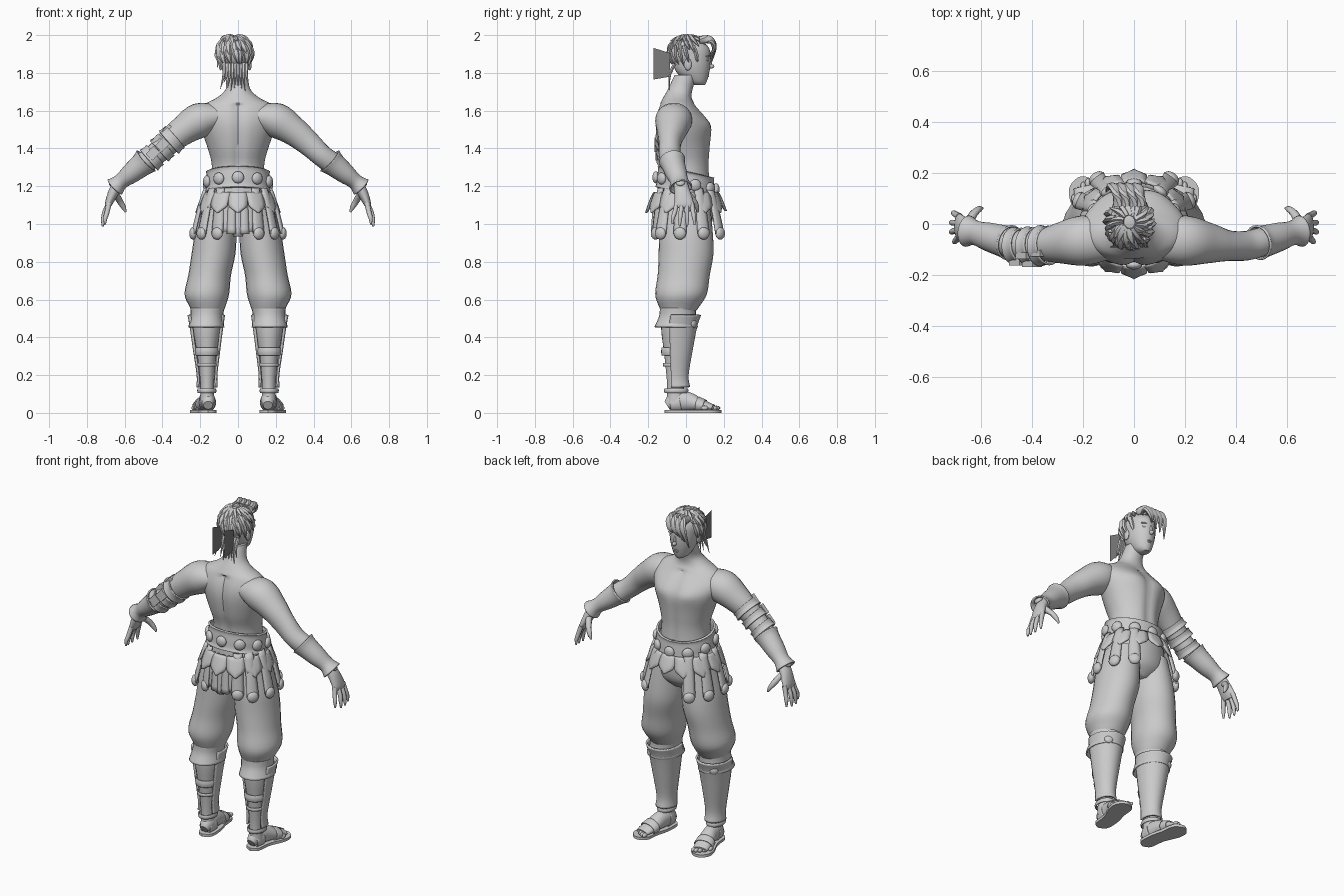
import bpy, bmesh, random
from math import sin, cos, pi, radians, exp
from mathutils import Vector, Matrix

random.seed(4)
if "Cube" in bpy.data.objects:
    bpy.data.objects.remove(bpy.data.objects["Cube"])


def material(name, value):
    m = bpy.data.materials.new(name)
    m.use_nodes = True
    m.diffuse_color = (value, value, value, 1)
    m.node_tree.nodes["Principled BSDF"].inputs["Base Color"].default_value = (value, value, value, 1)
    return m


GREY, DARK = material("light grey", 0.6), material("dark grey", 0.2)
X, Y, Z = Vector((1, 0, 0)), Vector((0, 1, 0)), Vector((0, 0, 1))
made = []


def finish(name, bm, mirror=False, solid=0, mat=GREY):
    """Turn a bmesh into a named object."""
    if not solid:
        bmesh.ops.recalc_face_normals(bm, faces=bm.faces)
    me = bpy.data.meshes.new(name)
    bm.to_mesh(me)
    bm.free()
    me.materials.append(mat)
    ob = bpy.data.objects.new(name, me)
    bpy.context.collection.objects.link(ob)
    if solid:
        ob.modifiers.new("thickness", "SOLIDIFY").thickness = solid
    if mirror:
        ob.modifiers.new("mirror", "MIRROR").use_mirror_merge = False
    made.append(ob)
    return ob


def smooth_path(pts, steps):
    """Catmull-Rom through tuples of any length."""
    out = []
    for i in range(len(pts) - 1):
        p0, p1, p2, p3 = pts[max(i - 1, 0)], pts[i], pts[i + 1], pts[min(i + 2, len(pts) - 1)]
        for k in range(steps):
            t = k / steps
            out.append([b + t / 2 * (c - a + t * (2 * a - 5 * b + 4 * c - d + t * (3 * (b - c) + d - a)))
                        for a, b, c, d in zip(p0, p1, p2, p3)])
    return out + [list(pts[-1])]


def loft(bm, pts, flat=False, sides=24, steps=4, arc=None, caps=True):
    """Skin ellipses (x, y, z, half width, half depth) along a path."""
    rows = smooth_path(pts, steps)
    cs = [Vector(r[:3]) for r in rows]
    whole = (cs[-1] - cs[0]).normalized()
    ref = Z if abs(whole.y) > 0.75 else Y
    a0, a1 = arc or (0, 360)
    n = sides + (1 if arc else 0)
    rings = []
    for i, r in enumerate(rows):
        t = Z if flat else (cs[min(i + 1, len(cs) - 1)] - cs[max(i - 1, 0)]).normalized()
        v = (ref - t * ref.dot(t)).normalized()
        u = v.cross(t)
        rings.append([bm.verts.new(cs[i] + u * r[3] * cos(q) + v * r[4] * sin(q))
                      for q in (radians(a0 + (a1 - a0) * k / sides) for k in range(n))])
    for a, b in zip(rings, rings[1:]):
        for k in range(sides):
            bm.faces.new((a[k], a[(k + 1) % n], b[(k + 1) % n], b[k]))
    if caps and not arc:
        bm.faces.new(rings[0][::-1])
        bm.faces.new(rings[-1])


def part(name, pts, mirror=False, solid=0, **kw):
    bm = bmesh.new()
    loft(bm, pts, caps=not solid, **kw)
    return finish(name, bm, mirror, solid)


def ball(bm, loc, radii, normal=Z):
    rot = Z.rotation_difference(Vector(normal)).to_matrix().to_4x4()
    bmesh.ops.create_uvsphere(bm, u_segments=16, v_segments=10, radius=1,
                              matrix=Matrix.Translation(loc) @ rot @ Matrix.Diagonal((*radii, 1)))


def balls(name, items, mirror=False):
    bm = bmesh.new()
    for it in items:
        ball(bm, *it)
    return finish(name, bm, mirror)


# Torso and neck, with a spine groove and a chest cleft
torso = part("torso", [(0, 0, 1.15, .155, .135), (0, 0, 1.3, .138, .125), (0, -.01, 1.4, .16, .14),
                       (0, -.015, 1.5, .195, .15), (0, -.03, 1.57, .212, .13), (0, -.045, 1.63, .18, .095),
                       (0, -.045, 1.67, .11, .075), (0, -.03, 1.715, .065, .065),
                       (-.008, 0, 1.79, .058, .06)], flat=True, sides=48)
for v in torso.data.vertices:
    x, y, z = v.co
    if 1.2 < z < 1.64:
        v.co.y += (.018 if y < 0 else -.012) * exp(-(x / .025) ** 2)
        if y > 0:
            v.co.y += .012 * exp(-((z - 1.53) / .04) ** 2) * exp(-((abs(x) - .09) / .06) ** 2)

# Head and face
part("head", [(-.015, .07, 1.735, .022, .03), (-.015, .055, 1.755, .045, .055), (-.015, .035, 1.81, .068, .09),
              (-.015, .03, 1.87, .077, .1), (-.015, .025, 1.93, .074, .098), (-.015, .02, 1.975, .045, .06)],
     flat=True)
balls("nose", [((-.015, .13, 1.835), (.011, .02, .012)), ((-.015, .125, 1.855), (.008, .012, .028))])
balls("lips", [((-.015, .113, 1.79), (.02, .01, .005)), ((-.015, .111, 1.781), (.016, .01, .005))])
balls("ears", [((-.015 + s * .077, .01, 1.845), (.01, .02, .032)) for s in (1, -1)])
balls("eyes", [((-.015 + s * .032, .113, 1.868), (.015, .008, .007)) for s in (1, -1)])
balls("brows", [((-.015 + s * .034, .112, 1.888), (.022, .012, .005)) for s in (1, -1)])

# Hair: cap, swept locks, fringe and thin neck strands
hair = bmesh.new()
centre = Vector((-.018, .008, 1.905))
ball(hair, centre, (.085, .1, .088))


def on_cap(phi, el, r):
    return centre + Vector((.085 * cos(phi) * cos(el), .1 * sin(phi) * cos(el), .088 * sin(el))) * r


for row, (top, low) in enumerate(((75, 30), (50, 0), (25, -35))):
    for k in range(16):
        phi = 2 * pi * (k + row / 3) / 16 + random.uniform(-.1, .1)
        face = sin(phi) > .45
        if face and row:
            continue
        end = 25 if face else low + random.uniform(-10, 10)
        stops = ((top, .96, .02), ((top + end) / 2, 1.04, .019), (end, random.uniform(1.08, 1.2), .002))
        loft(hair, [(*on_cap(phi + j * .15, radians(e), r), w, w * .6) for j, (e, r, w) in enumerate(stops)],
             sides=6, steps=3)
for x, drop in ((0, .10), (-.03, .12), (-.06, .15), (.03, .08)):
    loft(hair, [(x, .07, 1.975, .02, .02), (x - .01, .13, 1.975, .024, .016),
                (x - .03, .15, 1.93, .018, .012), (x - .05, .125, 1.98 - drop, .002, .002)], sides=8)
for k in range(9):
    x = -.075 + k * .015
    loft(hair, [(x, -.06, 1.85, .012, .01), (x, -.085, 1.79, .008, .007),
                (x * 1.25, -.09, random.uniform(1.69, 1.75), .001, .001)], sides=6)
finish("hair", hair)

# Upright panels behind the head
panels = bmesh.new()
for x in (-.05, .03):
    panels.faces.new([panels.verts.new((x, y, z)) for y, z in
                      ((-.172, 1.765), (-.085, 1.78), (-.085, 1.905), (-.172, 1.932))])
finish("hair_panels", panels, mat=DARK)

# Arms, bracers and hands
part("arms", [(.1, -.06, 1.57, .06, .08), (.2, -.065, 1.55, .092, .098), (.29, -.075, 1.495, .078, .08),
              (.37, -.085, 1.43, .066, .06), (.44, -.085, 1.365, .058, .058), (.5, -.07, 1.32, .058, .056),
              (.57, -.05, 1.265, .046, .05), (.635, -.03, 1.21, .032, .038)], mirror=True)
part("bracers", [(.487, -.073, 1.334, .074, .07), (.51, -.067, 1.314, .064, .063), (.57, -.05, 1.265, .053, .056),
                 (.62, -.035, 1.225, .042, .048), (.652, -.028, 1.195, .055, .062)], mirror=True, solid=.008)
balls("bracer_studs", [((.662, -.03, 1.222), (.026, .026, .014), (.7, 0, .7))], mirror=True)
hands = bmesh.new()
loft(hands, [(.625, -.03, 1.22, .03, .036), (.658, -.02, 1.17, .028, .042),
             (.684, -.01, 1.11, .02, .05), (.69, -.01, 1.085, .012, .045)])
for k in range(4):
    y, d = -.048 + k * .026, (.012, 0, 0, .008)[k]
    loft(hands, [(.683, y, 1.11, .014, .013), (.706 - d, y * 1.25, 1.06, .013, .012),
                 (.714 - d, y * 1.45, 1.02 + d, .011, .01), (.716 - d, y * 1.5, .987 + d, .005, .005)], sides=10)
loft(hands, [(.652, .0, 1.165, .018, .02), (.628, .04, 1.125, .017, .015), (.607, .058, 1.09, .013, .012),
             (.594, .062, 1.063, .005, .005)], sides=10)
finish("hands", hands, mirror=True)

# Bands on one arm only
for i, (x, z, r) in enumerate(((-.35, 1.447, .078), (-.40, 1.402, .073), (-.455, 1.352, .07))):
    part("arm_band_%d" % (i + 1), [(x + .016, -.084, z + .014, r, r), (x, -.085, z, r - .002, r - .002),
         (x - .016, -.085, z - .014, r + .003, r + .003)], solid=.008)
plates = bmesh.new()
for x, z, y in ((-.37, 1.49, -.115), (-.425, 1.44, -.125), (-.40, 1.42, -.155), (-.45, 1.375, -.15)):
    bmesh.ops.create_cube(plates, size=1, matrix=Matrix.Translation((x, y, z)) @ Matrix.Rotation(.75, 4, "Y")
                          @ Matrix.Diagonal((.05, .025, .06, 1)).inverted().inverted())
finish("arm_band_plates", plates)

# Pelvis and baggy trousers
part("pelvis", [(0, 0, 1.24, .15, .135), (0, 0, 1.1, .185, .145), (0, 0, 1.0, .17, .135), (0, 0, .94, .08, .08)],
     flat=True)
part("trouser_legs", [(.1, 0, 1.08, .09, .13), (.118, 0, .95, .11, .142), (.13, 0, .84, .116, .145),
                      (.15, -.012, .73, .113, .138), (.165, -.026, .63, .118, .137), (.162, -.036, .565, .096, .108),
                      (.16, -.04, .53, .08, .085)], mirror=True, flat=True)

# Lower legs, knee cuffs, greaves and straps
part("calves", [(.165, -.045, .56, .075, .08), (.165, -.047, .45, .074, .085), (.165, -.052, .3, .05, .062),
                (.163, -.055, .15, .036, .045), (.163, -.052, .05, .04, .05)], mirror=True, flat=True)
part("knee_cuffs", [(.162, -.042, .56, .083, .088), (.165, -.045, .51, .078, .09), (.168, -.052, .452, .088, .108)],
     mirror=True, solid=.008, flat=True)
part("greaves", [(.168, -.035, .52, .09, .105), (.167, -.045, .46, .08, .095), (.166, -.05, .33, .062, .075),
                 (.164, -.053, .2, .045, .057), (.164, -.05, .135, .047, .062)],
     mirror=True, solid=.01, flat=True, arc=(-25, 205))
balls("knee_studs", [((.215, .04, .475), (.025, .025, .014), (.5, .85, .1))], mirror=True)
for name, z, rx, ry, h in (("upper", .325, .064, .077, .02), ("middle", .255, .054, .068, .01),
                           ("ankle", .118, .048, .062, .012)):
    part(name + "_leg_straps", [(.165, -.052, z - h, rx, ry), (.165, -.052, z, rx + .003, ry + .003),
                                (.165, -.052, z + h, rx, ry)], mirror=True, solid=.006, flat=True)

# Feet, toes and sandals
part("feet", [(.158, -.1, .04, .025, .025), (.16, -.06, .06, .04, .05), (.168, .01, .06, .042, .05),
              (.182, .08, .042, .048, .032), (.195, .145, .028, .042, .016)], mirror=True)
balls("toes", [((.163 + k * .018, .162 - k * k * .004, .026), (.011, .02, .012)) for k in range(5)], mirror=True)
outline = smooth_path([(.16, -.115), (.2, -.09), (.213, .0), (.25, .09), (.25, .15), (.205, .187), (.15, .16),
                       (.137, .08), (.118, -.0), (.118, -.085), (.16, -.115)], 4)[:-1]
sole = bmesh.new()
bottom = sole.faces.new([sole.verts.new((x, y, 0)) for x, y in outline])
top = bmesh.ops.extrude_face_region(sole, geom=[bottom])["geom"]
bmesh.ops.translate(sole, vec=(0, 0, .016), verts=[g for g in top if isinstance(g, bmesh.types.BMVert)])
finish("soles", sole, mirror=True)
part("sandal_straps", [(.179, .06, .045, .054, .042), (.187, .1, .036, .056, .034)], mirror=True, solid=.006)
part("heel_straps", [(.16, -.085, .045, .037, .04), (.162, -.03, .055, .046, .052)], mirror=True, solid=.006)

# Tilted belt with round studs
belt = part("belt", [(0, 0, 1.165, .183, .163), (0, 0, 1.185, .172, .156), (0, 0, 1.225, .17, .152),
                     (0, 0, 1.26, .166, .148), (0, 0, 1.275, .17, .15)], solid=.012, flat=True, sides=40)
for v in belt.data.vertices:
    v.co.z -= .2 * v.co.y
studs = []
for k in range(10):
    a = -pi / 2 + 2 * pi * k / 10
    studs.append(((.174 * cos(a), .16 * sin(a), 1.215 - .032 * sin(a)), (.032, .032, .018), (cos(a), sin(a), 0)))
balls("belt_studs", studs)


def strap(bm, deg, z0, z1, w0, w1, out, tip=1.0):
    """Hanging plate that follows the hips and swings outward."""
    a, n = radians(deg), 8
    rows = []
    for i in range(n + 1):
        t = i / n
        r = .172 + out * t ** .8
        w = (w0 + (w1 - w0) * t) * (1 if t < .7 else 1 - (1 - tip) * (t - .7) / .3)
        c = Vector((r * cos(a), (r - .01) * sin(a), z0 + (z1 - z0) * t))
        side, face = Vector((-sin(a), cos(a), 0)), Vector((cos(a), sin(a), 0))
        rows.append([bm.verts.new(c + side * w * s + face * .01 * (1 - s * s)) for s in (-1, -.5, 0, .5, 1)])
    for p, q in zip(rows, rows[1:]):
        for k in range(4):
            bm.faces.new((p[k], q[k], q[k + 1], p[k + 1]))
    return c


# Skirt: long straps with round ends, back pleats and pointed upper leaves
straps, ends = bmesh.new(), []
for deg in (52, 24, -8, -36, -57):
    c = strap(straps, deg, 1.19, .95, .026, .036, .068 if deg > -50 else .03)
    ends.append((c, (.033, .033, .02), (cos(radians(deg)), sin(radians(deg)), 0)))
finish("skirt_straps", straps, mirror=True, solid=.01)
balls("strap_ends", ends, mirror=True)
pleats = bmesh.new()
for k in range(5):
    strap(pleats, -112 + k * 11, 1.17, .935 + .012 * abs(k - 2), .022, .026, .012 + .006 * (k % 2))
finish("back_pleats", pleats, solid=.008)
leaves = bmesh.new()
for k in range(12):
    strap(leaves, 90 + 30 * k, 1.17, 1.06 if k else 1.07, .052, .05, .045, tip=.15)
finish("skirt_leaves", leaves, solid=.01)

# Smooth shading with sharp edges kept
bpy.ops.object.select_all(action="DESELECT")
for ob in made:
    ob.select_set(True)
bpy.context.view_layer.objects.active = made[0]
bpy.ops.object.shade_smooth_by_angle(angle=radians(40))
